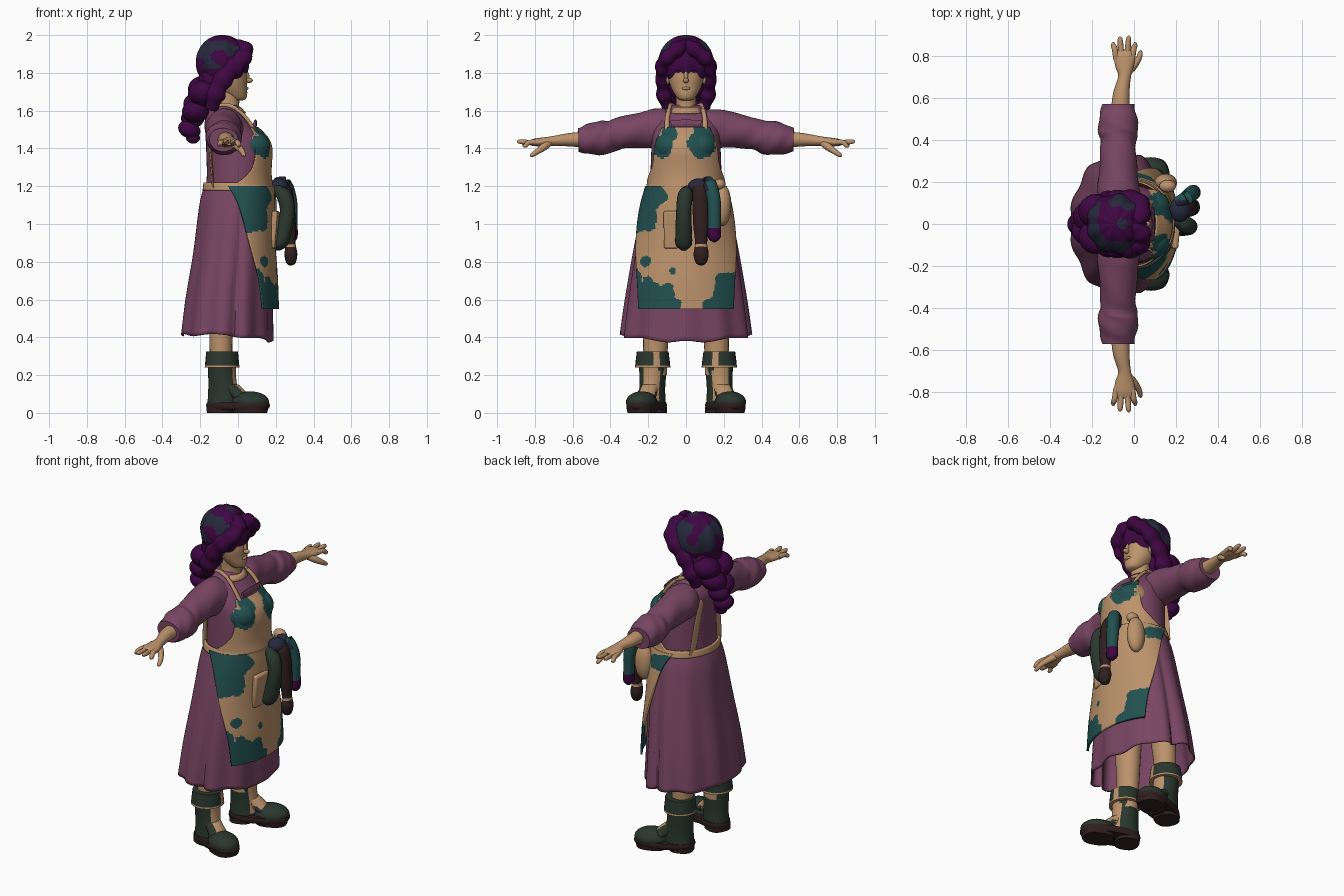
import bpy, bmesh, math
from mathutils import Vector, Matrix, Euler, noise

COLORS = [("skin tan", (.50, .29, .15)), ("mauve cloth", (.19, .06, .125)), ("teal patch", (.016, .08, .08)),
          ("hair purple", (.048, .002, .053)), ("scarf navy", (.02, .022, .047)), ("boot green", (.023, .038, .027)),
          ("dark brown", (.03, .014, .014))]
TAN, MAUVE, TEAL, PURPLE, NAVY, GREEN, BROWN = range(7)
MATS = []
for n, c in COLORS:
    m = bpy.data.materials.new(n)
    m.diffuse_color = (*c, 1)
    MATS.append(m)


def finish(name, bm, color):
    """Turn a bmesh into an object; color is an index or a rule on the face centre."""
    me = bpy.data.meshes.new(name)
    bmesh.ops.recalc_face_normals(bm, faces=bm.faces)
    for f in bm.faces:
        f.smooth = True
        f.material_index = color(f.calc_center_median()) if callable(color) else color
    bm.to_mesh(me)
    bm.free()
    me.set_sharp_from_angle(angle=.85)
    for m in MATS:
        me.materials.append(m)
    ob = bpy.data.objects.new(name, me)
    bpy.context.collection.objects.link(ob)
    return ob


def spline(rows, sub):
    """Smooth interpolation through rows of numbers."""
    out, n = [], len(rows)
    for i in range(n - 1):
        a, b, c, d = rows[max(i - 1, 0)], rows[i], rows[i + 1], rows[min(i + 2, n - 1)]
        for k in range(sub):
            t = k / sub
            out.append([q + .5 * t * (r - p + t * (2 * p - 5 * q + 4 * r - s + t * (3 * (q - r) + s - p)))
                        for p, q, r, s in zip(a, b, c, d)])
    return out + [list(rows[-1])]


def tube(name, rows, color, segs=24, sub=4, flat=False, caps=True, wave=None, thick=0):
    """Loft ellipses (x, y, z, ru, rv[, half angle]); flat keeps them level."""
    rows = spline(rows, sub)
    bm, rings = bmesh.new(), []
    sheet = len(rows[0]) > 5
    for i, r in enumerate(rows):
        c = Vector(r[:3])
        t = Vector((0, 0, 1))
        if not flat:
            t = (Vector(rows[min(i + 1, len(rows) - 1)][:3]) - Vector(rows[max(i - 1, 0)][:3])).normalized()
        ref = Vector((1, 0, 0)) if abs(t.x) < .8 else Vector((0, 1, 0))
        u = (ref - t * ref.dot(t)).normalized()
        v = t.cross(u)
        ring = []
        for k in range(segs + (1 if sheet else 0)):
            a = math.radians(r[5]) * (2 * k / segs - 1) if sheet else math.tau * k / segs
            w = wave(a, i / (len(rows) - 1)) if wave else 1
            ring.append(bm.verts.new(c + (u * r[3] * math.cos(a) + v * r[4] * math.sin(a)) * w))
        rings.append(ring)
    for p, q in zip(rings, rings[1:]):
        for k in range(segs):
            j = k + 1 if sheet else (k + 1) % segs
            bm.faces.new((p[k], p[j], q[j], q[k]))
    if caps and not sheet:
        bm.faces.new(rings[0][::-1])
        bm.faces.new(rings[-1])
    ob = finish(name, bm, color)
    if thick:
        s = ob.modifiers.new("thickness", "SOLIDIFY")
        s.thickness, s.offset = thick, 0
    return ob


def ball(name, loc, r, color, rot=(0, 0, 0), wave=None, segs=20):
    bm = bmesh.new()
    bmesh.ops.create_uvsphere(bm, u_segments=segs, v_segments=segs * 2 // 3, radius=1)
    if wave:
        for v in bm.verts:
            v.co *= wave(v.co)
    bm.transform(Matrix.Translation(loc) @ Euler(rot).to_matrix().to_4x4() @ Matrix.Diagonal((*r, 1)))
    return finish(name, bm, color)


def blotch(*spots):
    """Teal ragged patches on tan, spots are (y, z, ry, rz)."""
    def rule(c):
        n = .3 * noise.noise(c * 14) + .12 * noise.noise(c * 40)
        hit = any(((c.y - y) / a) ** 2 + ((c.z - z) / b) ** 2 < 1 + 2 * n for y, z, a, b in spots)
        return TEAL if hit else TAN
    return rule


# Skirt with a dipping hem and side pleat, torso and neck
skirt = tube("skirt", [(0, 0, 1.2, .175, .195), (-.012, 0, 1.1, .19, .225), (-.03, 0, .85, .205, .275),
                       (-.05, 0, .6, .225, .315), (-.06, 0, .4, .238, .34)], MAUVE, 96, 6, True, False,
             lambda a, t: 1 + .03 * t * math.cos(11 * a) - .07 * t * math.exp(-((min(a, math.tau - a) - 1.4) / .08) ** 2),
             .008)
for v in skirt.data.vertices:
    k = max(0, .8 - v.co.z) / .4
    a = math.atan2(v.co.y, v.co.x + .06)
    v.co.z += k * (.012 - .036 * max(0, math.cos(a)) + .006 * math.cos(7 * a))
tube("blouse", [(0, 0, 1.17, .17, .19), (0, 0, 1.27, .165, .188), (0, 0, 1.38, .168, .184),
                (-.01, 0, 1.46, .16, .18), (-.05, 0, 1.53, .128, .172), (-.068, 0, 1.59, .09, .13),
                (-.06, 0, 1.63, .06, .07)], MAUVE, 48, 5, True)
tube("neck", [(-.055, 0, 1.56, .075, .075), (-.05, 0, 1.63, .056, .054), (-.04, 0, 1.7, .056, .056)], TAN, 24, 4, True)
tube("collar", [(-.05, 0, 1.585, .088, .095), (-.055, 0, 1.615, .068, .072)], TAN, 28, 2, True, False, None, .01)

# Apron: skirt panel, bib, belt, straps and pocket
tube("apron_skirt", [(0, 0, 1.2, .186, .21, 106), (-.005, 0, 1.1, .195, .238, 88), (-.02, 0, .9, .212, .282, 68),
                     (-.03, 0, .72, .235, .318, 54), (-.035, 0, .55, .246, .335, 48)],
     blotch((-.2, .59, .14, .13), (-.07, .57, .05, .04), (-.265, .66, .045, .1), (.23, .6, .09, .15),
            (.13, .57, .04, .035), (-.2, 1.14, .1, .07), (-.225, 1.04, .07, .1), (.25, 1.14, .05, .06),
            (-.07, .75, .018, .02), (-.21, .80, .028, .028)), 110, 28, True, thick=.012)
tube("apron_bib", [(0, 0, 1.19, .182, .204, 106), (0, 0, 1.25, .174, .2, 78), (.0, 0, 1.31, .174, .198, 62),
                   (0, 0, 1.39, .178, .194, 58), (-.01, 0, 1.45, .17, .19, 52), (-.038, 0, 1.51, .143, .184, 42)],
     blotch((-.125, 1.41, .055, .06), (-.085, 1.475, .04, .04), (.085, 1.44, .075, .085)), 64, 9, True, thick=.01)
tube("belt", [(0, 0, 1.178, .181, .21), (0, 0, 1.195, .18, .206), (0, 0, 1.218, .176, .2)], TAN, 48, 2, True, False,
     None, .012)
tube("neckline", [(.088, -.08, 1.53, .008, .018), (.093, 0, 1.532, .008, .022), (.088, .08, 1.53, .008, .018)],
     MAUVE, 10)
for s, side in ((1, "left"), (-1, "right")):
    ball(side + "_bust", (.066, s * .085, 1.41), (.104, .082, .085),
         blotch((-.125, 1.41, .055, .06), (-.085, 1.475, .04, .04), (.085, 1.44, .075, .085)), segs=40)
    tube(side + "_front_strap", [(.09, s * .1, 1.49, .01, .014), (.052, s * .1, 1.55, .01, .013),
                                 (.0, s * .09, 1.603, .01, .012), (-.06, s * .08, 1.63, .01, .012),
                                 (-.12, s * .05, 1.615, .01, .012)], TAN, 10)
    tube(side + "_back_strap", [(-.132, s * .125, 1.19, .007, .034), (-.14, s * .11, 1.3, .007, .032),
                                (-.148, s * .09, 1.42, .007, .026), (-.156, s * .07, 1.52, .008, .02),
                                (-.125, s * .05, 1.615, .01, .012)], TAN, 12)
bm = bmesh.new()
bmesh.ops.create_cube(bm, size=1, matrix=Matrix.Translation((.193, -.06, .97)) @ Euler((0, .08, -.1)).to_matrix().to_4x4()
                      @ Matrix.Diagonal((.03, .115, .2, 1)))
pocket = finish("pocket", bm, TAN)
bev = pocket.modifiers.new("soft edge", "BEVEL")
bev.width, bev.segments = .01, 2

# Belt bundle: pouch and hanging gloves
ball("pouch", (.15, .195, 1.1), (.055, .045, .11), TAN)
ball("pouch_knot", (.16, .18, 1.21), (.04, .03, .03), TAN)
ball("bundle_top", (.218, .07, 1.2), (.05, .06, .042), NAVY)
tube("green_glove", [(.19, .02, 1.18, .02, .025), (.24, -.002, 1.155, .04, .04), (.262, -.012, 1.07, .04, .04),
                     (.24, -.012, .95, .042, .044), (.218, -.012, .89, .038, .042), (.212, -.012, .86, .01, .01)],
     GREEN, 16)
tube("brown_glove", [(.2, .07, 1.21, .03, .03), (.255, .075, 1.165, .034, .042), (.272, .08, 1.0, .034, .042),
                     (.278, .08, .9, .027, .032), (.28, .08, .84, .034, .04), (.28, .08, .795, .025, .028),
                     (.28, .08, .78, .006, .006)], lambda c: TAN if .88 < c.z < .895 else BROWN, 16, 10)
tube("teal_glove", [(.2, .1, 1.22, .025, .025), (.25, .125, 1.212, .034, .036), (.277, .148, 1.12, .036, .036),
                    (.285, .15, 1.0, .03, .034), (.285, .15, .93, .03, .034), (.28, .15, .905, .008, .008)],
     lambda c: PURPLE if c.z < .97 else NAVY if c.z > 1.17 and c.y < .115 else TEAL, 16)

# Arms, sleeves and hands
for s, side in ((1, "left"), (-1, "right")):
    def m(rows):
        return [(x, s * y, *r) for x, y, *r in rows]
    tube(side + "_sleeve", m([(-.06, .07, 1.5, .085, .1), (-.072, .15, 1.505, .1, .105), (-.075, .24, 1.497, .092, .094),
                              (-.076, .34, 1.482, .085, .084), (-.075, .39, 1.468, .084, .082),
                              (-.075, .43, 1.458, .094, .09), (-.075, .48, 1.453, .094, .087),
                              (-.076, .53, 1.447, .084, .076), (-.076, .57, 1.446, .076, .062)]), MAUVE, 32, 5,
         wave=lambda a, t: 1 + .025 * math.sin(3 * a + 26 * t))
    tube(side + "_forearm", m([(-.065, .54, 1.447, .045, .042), (-.06, .62, 1.446, .039, .035), (-.045, .7, 1.44, .03, .026),
                               (-.045, .75, 1.435, .044, .024), (-.045, .8, 1.432, .05, .02),
                               (-.045, .825, 1.43, .04, .014)]), TAN, 20)
    for i, (x, tip, z) in enumerate(((-.098, .865, 1.42), (-.066, .892, 1.435), (-.026, .895, 1.436), (.005, .865, 1.415))):
        x0 = -.084 + i * .025
        tube(f"{side}_finger_{i + 1}", m([(x0, .78, 1.432, .014, .014), ((x0 + x) / 2, .83, 1.432, .014, .014),
                                         (x, tip - .015, z, .012, .012), (x, tip, z, .004, .004)]), TAN, 10)
    tube(side + "_thumb", m([(-.035, .72, 1.432, .02, .018), (-.003, .75, 1.41, .018, .02),
                             (.022, .785, 1.385, .014, .015), (.03, .815, 1.365, .011, .011), (.03, .825, 1.36, .004, .004)]),
         TAN, 12)

# Legs and boots
    tube(side + "_leg", [(-.085, s * .16, .2, .06, .06), (-.09, s * .16, .4, .062, .068), (-.07, s * .135, .75, .08, .09)],
         TAN, 20, 4, True)

    def tongue(c):
        return TAN if c.x > -.065 and -.055 < s * c.y < .03 and .07 < c.z < .27 else GREEN
    box = lambda a, t: 1 / (abs(math.cos(a)) ** 2.6 + abs(math.sin(a)) ** 2.6) ** (1 / 2.6)
    parts = [
        tube(side + "_boot_shaft", [(-.085, 0, .04, .085, .07), (-.085, 0, .12, .08, .066), (-.09, 0, .2, .074, .07),
                                    (-.09, 0, .32, .075, .076)], tongue, 32, 5, True),
        tube(side + "_boot_cuff", [(-.09, 0, .24, .092, .094), (-.09, 0, .28, .088, .09), (-.09, 0, .325, .084, .084)],
             lambda c: TAN if c.z < .248 or (c.x > -.06 and -.06 < s * c.y < -.03) else GREEN, 32, 6, True),
        ball(side + "_boot_toe", (.07, .002 * s, .058), (.102, .08, .056), GREEN, segs=28),
        tube(side + "_boot_instep", [(-.06, 0, .15, .06, .05), (-.02, 0, .12, .055, .05), (.03, 0, .075, .045, .058),
                                     (.08, 0, .05, .03, .05)],
             lambda c: TAN if -.05 < s * c.y < .025 and c.z > .085 and c.x < .05 else GREEN, 24, 6, True),
        tube(side + "_sole", [(0, 0, .018, .16, .076), (0, 0, .035, .174, .084), (0, 0, .055, .17, .081)], BROWN, 40, 2,
             True, True, box),
        tube(side + "_sole_heel", [(-.1, 0, 0, .068, .068), (-.1, 0, .03, .07, .07)], BROWN, 24, 1, True, True, box),
        tube(side + "_sole_tread", [(.07, 0, 0, .088, .07), (.07, 0, .03, .096, .076)], BROWN, 24, 1, True, True, box)]
    for ob in parts:
        ob.location = (0, s * .208, 0)
        ob.rotation_euler.z = s * .36

# Face details
    ball(side + "_eye", (.037, s * .043, 1.808), (.004, .016, .006), PURPLE, (0, 0, s * .5), segs=10)
    ball(side + "_ear", (-.045, s * .096, 1.775), (.02, .014, .035), TAN, segs=12)

# Parted wavy front hair, running behind the ears to the nape
    tube(side + "_front_hair", [(-.02, 0, 1.955, .02, .02), (.022, s * .03, 1.935, .045, .04),
                                (.034, s * .075, 1.9, .046, .04), (.005, s * .115, 1.86, .05, .04),
                                (-.045, s * .125, 1.81, .05, .036), (-.095, s * .122, 1.74, .048, .036),
                                (-.125, s * .112, 1.67, .05, .04), (-.14, s * .09, 1.61, .03, .03)], PURPLE, 18, 6,
         wave=lambda a, t: 1 + .1 * math.sin(40 * t))
tube("head", [(0, 0, 1.653, .02, .02), (.0, 0, 1.663, .042, .042), (-.015, 0, 1.69, .064, .062),
              (-.03, 0, 1.725, .077, .08), (-.04, 0, 1.765, .089, .092), (-.043, 0, 1.805, .089, .096),
              (-.045, 0, 1.85, .092, .095), (-.05, 0, 1.9, .075, .075), (-.05, 0, 1.925, .03, .03)], TAN, 36, 4, True)
ball("nose", (.055, 0, 1.76), (.024, .015, .014), TAN, segs=12)
ball("nose_bridge", (.046, 0, 1.785), (.014, .011, .035), TAN, (0, -.25, 0), segs=12)
ball("lips", (.045, 0, 1.718), (.01, .022, .009), TAN, segs=12)

# Hair cap with scarf, then the braid down the back
def lobes(v):
    return 1 + .035 * math.cos(9 * math.atan2(v.y, v.x)) * math.hypot(v.x, v.y)


def scarf(c):
    n = noise.noise(c * 11)
    need = .1 if abs(c.y) < .035 or c.z > 1.972 else -.2
    return NAVY if c.z > 1.825 and c.x < .015 and n > need else PURPLE


ball("scarf_and_hair", (-.085, 0, 1.855), (.14, .143, .145), scarf, wave=lobes, segs=60)
ball("hair_back", (-.13, 0, 1.76), (.08, .125, .12), PURPLE, wave=lobes, segs=30)
for i, (x, y, z, r) in enumerate(((-.18, .06, 1.715, .085), (-.18, -.06, 1.69, .085), (-.215, .035, 1.635, .075),
                                  (-.225, -.03, 1.595, .072), (-.24, .02, 1.56, .062))):
    ball(f"braid_{i + 1}", (x, y, z), (r, r, r * .8), PURPLE, (.4 if y > 0 else -.4, 0, 0), segs=20)
ball("braid_tip", (-.258, 0, 1.5), (.062, .055, .046), PURPLE, (0, .4, 0), segs=18)
ball("braid_end", (-.238, 0, 1.455), (.038, .034, .03), PURPLE, segs=14)
